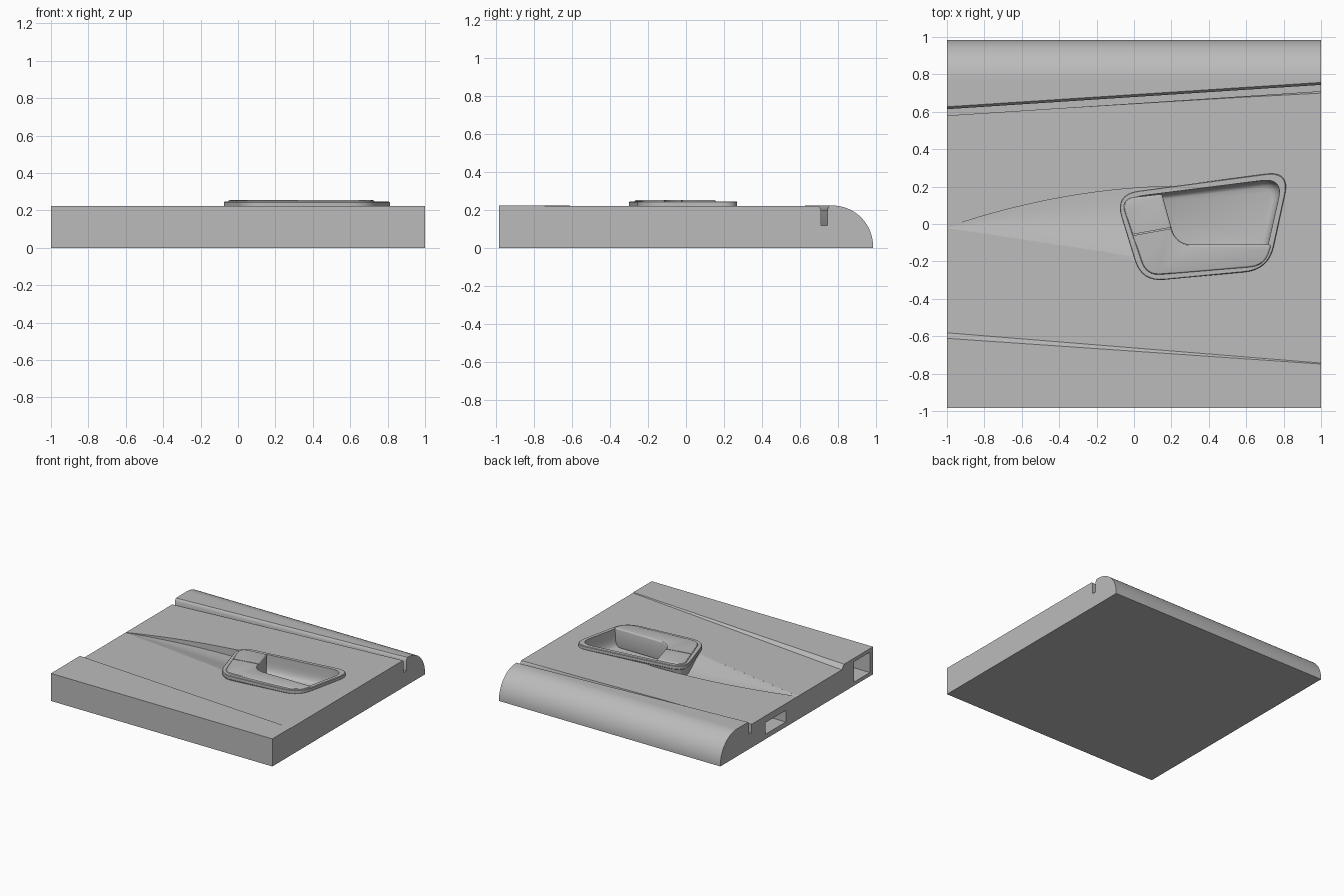
import bpy, bmesh, math
from mathutils import Vector

old = bpy.data.objects.get("Cube")
if old:
    bpy.data.objects.remove(old, do_unlink=True)

grey = bpy.data.materials.new("plain_grey")
grey.use_nodes = True
grey.diffuse_color = (0.5, 0.5, 0.5, 1)
grey.node_tree.nodes["Principled BSDF"].inputs["Base Color"].default_value = (0.5, 0.5, 0.5, 1)

TOP = 0.225


def loft(name, rings):
    """Solid skinned through matching closed rings, capped at both ends."""
    bm = bmesh.new()
    loops = [[bm.verts.new(p) for p in ring] for ring in rings]
    n = len(loops[0])
    for a, b in zip(loops, loops[1:]):
        for i in range(n):
            j = (i + 1) % n
            bm.faces.new((a[i], a[j], b[j], b[i]))
    bm.faces.new(loops[0])
    bm.faces.new(loops[-1])
    bmesh.ops.recalc_face_normals(bm, faces=bm.faces[:])
    mesh = bpy.data.meshes.new(name)
    bm.to_mesh(mesh)
    bm.free()
    mesh.materials.append(grey)
    obj = bpy.data.objects.new(name, mesh)
    bpy.context.collection.objects.link(obj)
    return obj


def activate(obj):
    bpy.ops.object.select_all(action="DESELECT")
    obj.select_set(True)
    bpy.context.view_layer.objects.active = obj


def cut(target, cutter):
    """Subtract the cutter and discard it."""
    cutter.hide_render = True
    mod = target.modifiers.new("cut", "BOOLEAN")
    mod.operation = "DIFFERENCE"
    mod.solver = "EXACT"
    mod.object = cutter
    activate(target)
    bpy.ops.object.modifier_apply(modifier=mod.name)
    bpy.data.objects.remove(cutter, do_unlink=True)


def box(name, lo, hi):
    ring = [(lo[0], lo[1]), (hi[0], lo[1]), (hi[0], hi[1]), (lo[0], hi[1])]
    return loft(name, [[(x, y, z) for x, y in ring] for z in (lo[2], hi[2])])


def rounded(corners, steps=8):
    """Polygon from (x, y, reach) corners, each rounded by a curve."""
    pts = []
    for i, (x, y, r) in enumerate(corners):
        p = Vector((x, y))
        a = Vector(corners[i - 1][:2])
        b = Vector(corners[(i + 1) % len(corners)][:2])
        if r == 0:
            pts.append(p)
            continue
        a = p + (a - p).normalized() * r
        b = p + (b - p).normalized() * r
        for k in range(steps + 1):
            t = k / steps
            pts.append(a * (1 - t) ** 2 + p * 2 * t * (1 - t) + b * t * t)
    return pts


# Slab with a rounded back edge
profile = [(-0.985, 0), (0.985, 0)]
for k in range(25):
    a = math.radians(90 * k / 24)
    profile.append((0.77 + 0.215 * math.cos(a), 0.01 + 0.215 * math.sin(a)))
profile.append((-0.985, TOP))
body = loft("panel_body", [[(x, y, z) for y, z in profile] for x in (-1, 1)])

# Shallow tapering recess between the front crease and the groove
recess = []
for x, crease, foot, back, z in ((-1.02, -0.61, -0.58, 0.6, 0.19), (1.02, -0.75, -0.745, 0.727, 0.222)):
    recess.append([(x, crease, 0.3), (x, crease, TOP), (x, foot, z), (x, back, z), (x, back, 0.3)])
cut(body, loft("recess_cutter", recess))

# Slanted groove with flared lips
half = [(0.017, 0.12), (0.017, 0.2), (0.022, 0.215), (0.03, TOP), (0.03, 0.3)]
section = half + [(-w, z) for w, z in reversed(half)]
cut(body, loft("groove_cutter", [[(x, 0.662 + 0.065 * x + w, z) for w, z in section] for x in (-1.02, 1.02)]))

# Scoop that widens and deepens toward the handle
scoop = []
for k in range(17):
    u = k / 16
    x = -1 + 1.2 * u
    front = -0.022 - 0.18 * u
    back = -0.018 + 0.41 * u - 0.19 * u * u
    z = 0.19 + 0.016 * (x + 1)
    depth = 0.002 + 0.085 * u
    ring = [(x, back, 0.3), (x, front, 0.3)]
    for t, d in ((0, 0), (0.2, 0.25), (0.4, 0.6), (0.6, 0.85), (0.8, 0.96), (1, 1)):
        ring.append((x, front + (back - front) * t, z - depth * d))
    scoop.append(ring)
cut(body, loft("scoop_cutter", scoop))

# Two sockets in the right end
cut(body, box("back_socket_cutter", (-1.02, 0.14, 0.04), (-0.6, 0.4, 0.135)))
cut(body, box("front_socket_cutter", (-1.02, -0.945, 0.03), (-0.6, -0.74, 0.195)))

# Handle surround
outline = rounded([(-0.105, 0.16, 0.13), (0.835, 0.285, 0.13), (0.72, -0.245, 0.13), (0.04, -0.31, 0.12)])
centre = Vector((0.365, -0.02))


def outline_ring(inset, z):
    return [(centre.x + (p.x - centre.x) * (1 - inset / 0.45),
             centre.y + (p.y - centre.y) * (1 - inset / 0.28), z) for p in outline]


def outline_solid(name, levels):
    return loft(name, [outline_ring(d, z) for d, z in levels])


cut(body, outline_solid("pocket_cutter", [(0.034, 0.09), (0.034, 0.3)]))
surround = outline_solid("handle_surround", [(0.03, 0.08), (0.006, 0.215), (0, 0.22), (0, 0.243), (0.004, 0.247)])
cut(surround, outline_solid("dish_cutter", [(0.075, 0.1), (0.058, 0.108), (0.046, 0.125), (0.039, 0.15),
                                            (0.036, 0.18), (0.034, 0.3)]))

# L-shaped grip over the dish
grip_shape = rounded([(-0.075, 0.135, 0.08), (0.15, 0.16, 0), (0.225, -0.11, 0.09), (0.735, -0.11, 0),
                      (0.70, -0.225, 0.08), (0.065, -0.278, 0.08)])
grip = loft("handle_grip", [[(p.x, p.y, z) for p in grip_shape] for z in (0.095, 0.255)])
bevel = grip.modifiers.new("soft_edges", "BEVEL")
bevel.width = 0.012
bevel.segments = 3
bevel.limit_method = "ANGLE"
bevel.angle_limit = math.radians(60)
activate(grip)
bpy.ops.object.modifier_apply(modifier=bevel.name)

# Fine seam across the grip
seam = [(-0.06, -0.071), (0.24, -0.017), (0.24, -0.011), (-0.06, -0.065)]
cut(grip, loft("seam_cutter", [[(x, y, z) for x, y in seam] for z in (0.235, 0.3)]))

for part in (body, surround, grip):
    activate(part)
    bpy.ops.object.shade_smooth_by_angle(angle=math.radians(30))
